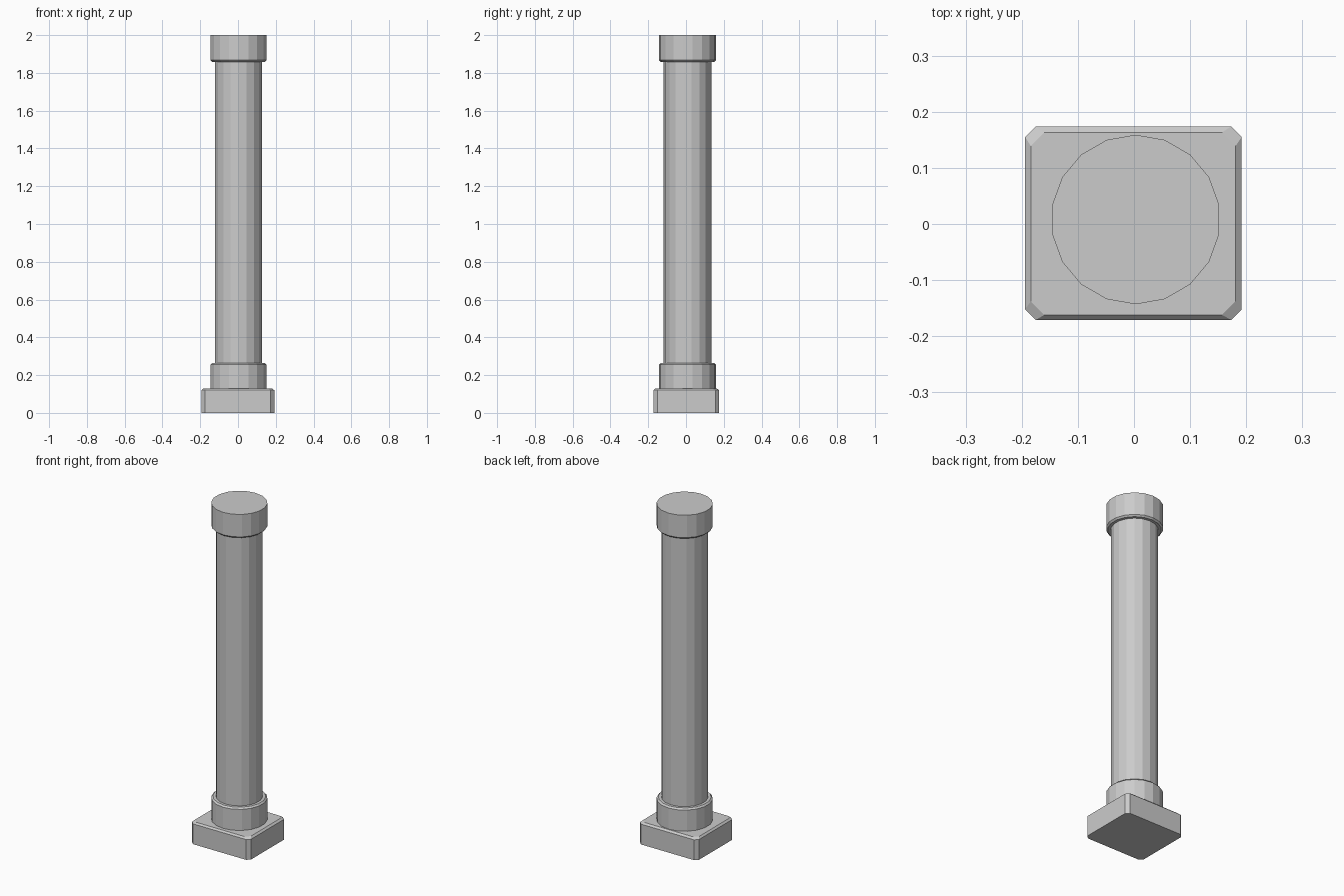
import bpy
import bmesh
from math import sin, cos, tau

cube = bpy.data.objects.get("Cube")
if cube:
    bpy.data.objects.remove(cube)

# Stone material
stone = bpy.data.materials.new("grey_stone")
stone.use_nodes = True
GREY = (0.6, 0.6, 0.6, 1)
stone.diffuse_color = GREY
stone.node_tree.nodes["Principled BSDF"].inputs["Base Color"].default_value = GREY

SIDES = 18
CENTRE = (0.003, 0.008)


def loft(name, rings):
    """Skin a stack of matching rings and close both ends."""
    bm = bmesh.new()
    loops = [[bm.verts.new(p) for p in ring] for ring in rings]
    n = len(loops[0])
    for low, high in zip(loops, loops[1:]):
        for i in range(n):
            j = (i + 1) % n
            bm.faces.new((low[i], low[j], high[j], high[i]))
    bm.faces.new(loops[0][::-1])
    bm.faces.new(loops[-1])
    mesh = bpy.data.meshes.new(name)
    bm.to_mesh(mesh)
    bm.free()
    mesh.materials.append(stone)
    obj = bpy.data.objects.new(name, mesh)
    bpy.context.collection.objects.link(obj)
    return obj


def circle(radius, z):
    cx, cy = CENTRE
    return [(cx - radius * sin(tau * i / SIDES), cy + radius * cos(tau * i / SIDES), z)
            for i in range(SIDES)]


def cut_rectangle(x0, x1, y0, y1, cut, z):
    return [(x0 + cut, y0, z), (x1 - cut, y0, z), (x1, y0 + cut, z), (x1, y1 - cut, z),
            (x1 - cut, y1, z), (x0 + cut, y1, z), (x0, y1 - cut, z), (x0, y0 + cut, z)]


def drum(name, profile):
    return loft(name, [circle(r, z) for r, z in profile])


# Square plinth with cut corners and a bevelled top edge
loft("plinth", [
    cut_rectangle(-0.194, 0.192, -0.171, 0.174, 0.019, 0),
    cut_rectangle(-0.194, 0.192, -0.171, 0.174, 0.019, 0.12),
    cut_rectangle(-0.184, 0.181, -0.162, 0.163, 0.024, 0.13),
])

# Round base collar, shaft and capital
drum("base_collar", [(0.151, 0.125), (0.151, 0.255), (0.142, 0.264)])
drum("shaft", [(0.126, 0.25), (0.126, 1.88)])
drum("capital", [(0.142, 1.858), (0.151, 1.867), (0.151, 2)])
